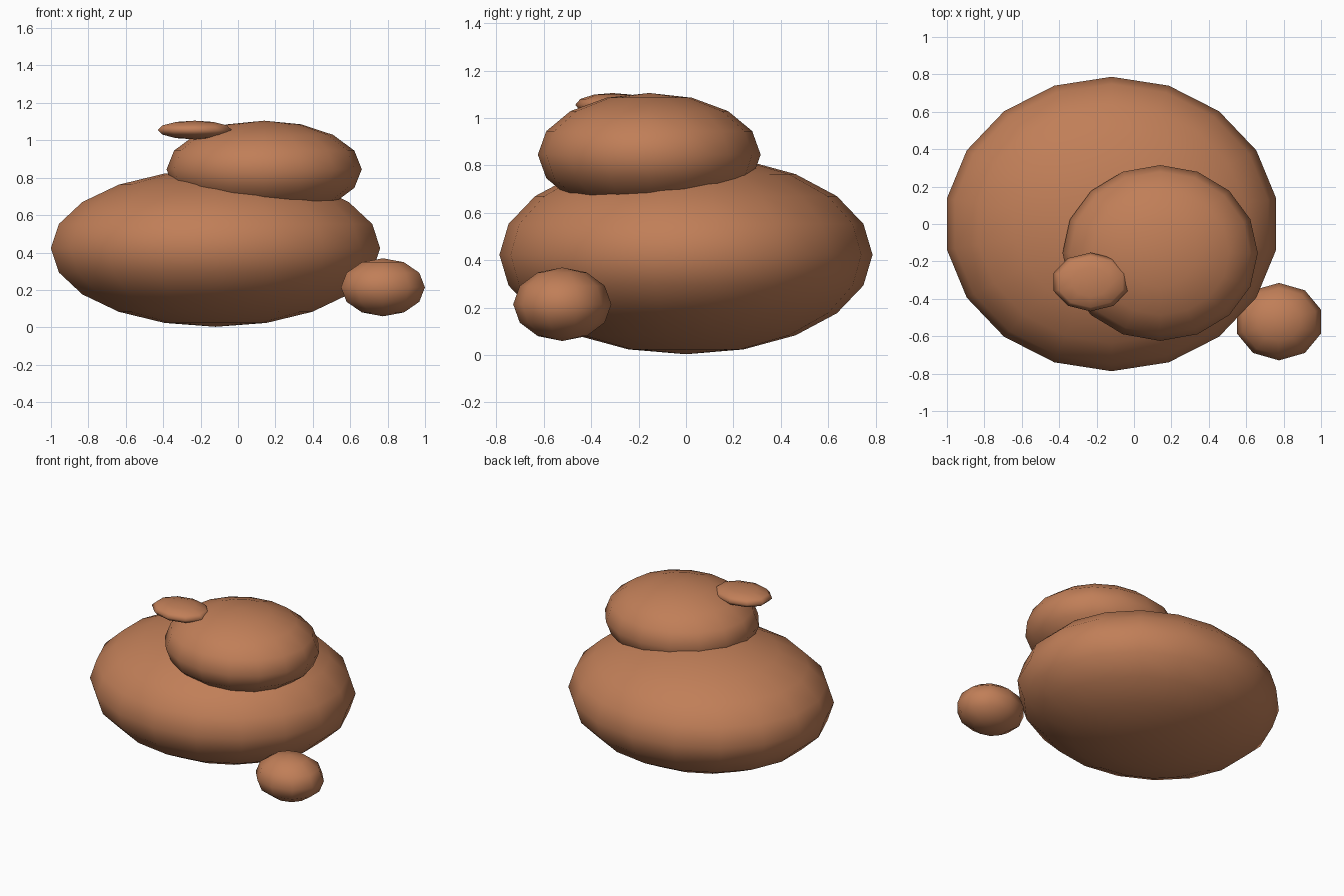
import bpy

if "Cube" in bpy.data.objects:
    bpy.data.objects.remove(bpy.data.objects["Cube"])

# one clay-brown colour for every stone
clay = bpy.data.materials.new("clay brown")
clay.diffuse_color = (0.53, 0.21, 0.097, 1.0)
clay.use_nodes = True
clay.node_tree.nodes["Principled BSDF"].inputs["Base Color"].default_value = clay.diffuse_color


def stone(name, centre, radii, segments, rings):
    """Smooth, squashed low-poly ball."""
    bpy.ops.mesh.primitive_uv_sphere_add(segments=segments, ring_count=rings,
                                         radius=1, location=centre)
    ob = bpy.context.object
    ob.name = name
    ob.scale = radii
    bpy.ops.object.transform_apply(location=False, rotation=False, scale=True)
    bpy.ops.object.shade_smooth()
    ob.data.materials.append(clay)


# big base boulder, boulder on top, pebble on the top, pebble at the side
stone("base_boulder", (-0.12, 0.0, 0.423), (0.894, 0.787, 0.42), 18, 10)
stone("upper_boulder", (0.14, -0.155, 0.845), (0.522, 0.47, 0.26), 16, 8)
stone("top_pebble", (-0.232, -0.31, 1.055), (0.208, 0.157, 0.05), 10, 6)
stone("side_pebble", (0.775, -0.522, 0.214), (0.236, 0.207, 0.155), 10, 6)
